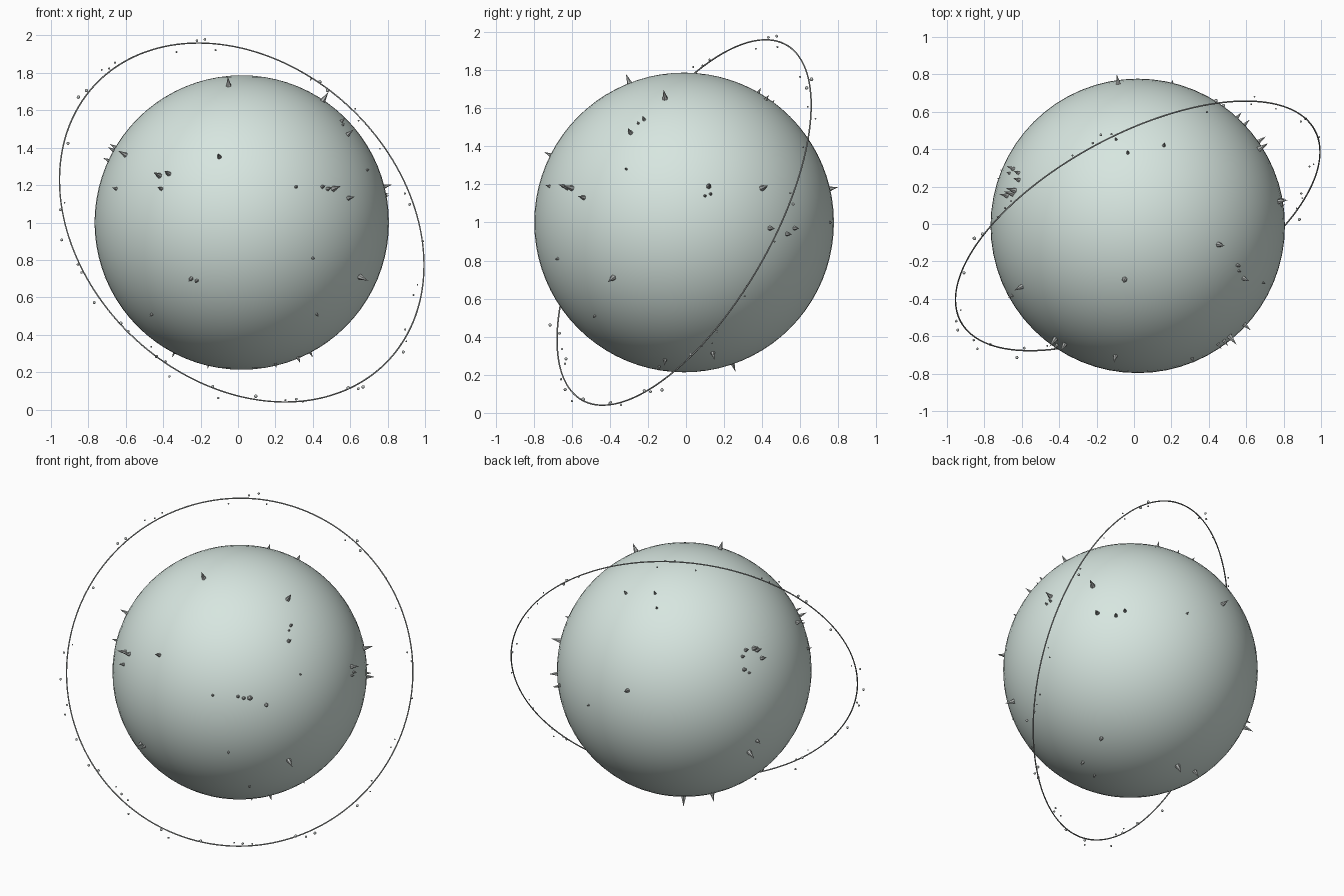
import bpy
import bmesh
import random
from math import radians, sin, cos, sqrt, tau
from mathutils import Vector, Matrix

random.seed(7)
if "Cube" in bpy.data.objects:
    bpy.data.objects.remove(bpy.data.objects["Cube"], do_unlink=True)

CENTRE = Vector((0.02, -0.01, 1.0))
RADIUS = 0.787
RING_RADIUS = 1.076


def make_material(name, colour):
    mat = bpy.data.materials.new(name)
    mat.use_nodes = True
    rgba = (*colour, 1.0)
    mat.diffuse_color = rgba
    mat.node_tree.nodes["Principled BSDF"].inputs["Base Color"].default_value = rgba
    return mat


def make_object(name, bm, mat, smooth=True):
    mesh = bpy.data.meshes.new(name)
    for face in bm.faces:
        face.smooth = smooth
    bm.to_mesh(mesh)
    bm.free()
    mesh.materials.append(mat)
    obj = bpy.data.objects.new(name, mesh)
    bpy.context.collection.objects.link(obj)
    return obj


def facing_axes(azimuth, elevation):
    """Right, up and outward axes of a direction around the planet."""
    a, e = radians(azimuth), radians(elevation)
    outward = Vector((cos(e) * sin(a), -cos(e) * cos(a), sin(e)))
    right = Vector((cos(a), sin(a), 0))
    return right, outward.cross(right), outward


pale_stone = make_material("pale grey green", (0.68, 0.79, 0.745))
spike_grey = make_material("spike grey", (0.42, 0.44, 0.43))
bead_grey = make_material("bead grey", (0.5, 0.53, 0.52))

# Planet body
bm = bmesh.new()
bmesh.ops.create_uvsphere(bm, u_segments=64, v_segments=40, radius=RADIUS,
                          matrix=Matrix.Translation(CENTRE))
make_object("planet", bm, pale_stone)

# Surface spikes: hundredths right and up along each facing, longest first
spike_groups = {
    # front
    (0, 0): [(49, 18), (63, -29), (-44, 25), (-7, 73), (-62, 36), (-39, 26),
             (57, 13), (-12, 35), (-27, -30), (46, 18), (-43, 18), (43, 19),
             (-24, -31), (-67, 18), (29, 19), (-48, -49), (38, -19),
             (40, -49), (67, 28)],
    # left side
    (90, 0): [(41, 18), (-10, 65), (13, 19), (45, -3), (-28, 47), (54, -6),
              (58, -3), (-21, 54), (14, 15), (11, 14), (-24, 52)],
    # back
    (215, 25): [(40, -51), (43, 13), (45, 12), (-35, -13), (48, 7), (37, 0),
                (38, 12), (45, -44), (36, 8), (-36, 47), (-18, 47),
                (40, -2), (-17, 38), (-59, -22)],
    # underside
    (0, -90): [(-17, -25), (-35, -20), (36, -15), (30, 10), (18, 13)],
}
bm = bmesh.new()
for facing, spots in spike_groups.items():
    right, up, outward = facing_axes(*facing)
    for i, (u, v) in enumerate(spots):
        u, v = u / 100, v / 100
        height = 0.068 - 0.048 * i / len(spots)
        depth = sqrt(max(0, RADIUS ** 2 - u * u - v * v))
        normal = (right * u + up * v + outward * depth).normalized()
        base = CENTRE + normal * (RADIUS - 0.006 + height / 2)
        turn = normal.to_track_quat('Z', 'Y').to_matrix().to_4x4()
        bmesh.ops.create_cone(bm, cap_ends=True, segments=6,
                              radius1=0.004 + height * 0.2, radius2=0,
                              depth=height,
                              matrix=Matrix.Translation(base) @ turn)
make_object("surface_spikes", bm, spike_grey, smooth=False)

# Thin tilted ring
right, up, outward = facing_axes(28.4, 26.9)
tilt = Matrix((right, up, outward)).transposed().to_4x4()
steps, sides, tube = 160, 6, 0.004
bm = bmesh.new()
loops = []
for i in range(steps):
    a = tau * i / steps
    loop = []
    for j in range(sides):
        b = tau * j / sides
        r = RING_RADIUS + tube * cos(b)
        loop.append(bm.verts.new((r * cos(a), r * sin(a), tube * sin(b))))
    loops.append(loop)
for i in range(steps):
    here, ahead = loops[i], loops[(i + 1) % steps]
    for j in range(sides):
        k = (j + 1) % sides
        bm.faces.new((here[j], ahead[j], ahead[k], here[k]))
bm.transform(Matrix.Translation(CENTRE) @ tilt)
make_object("orbit_ring", bm, spike_grey)

# Small beads drifting along the ring: clusters by angle in degrees
bead_clusters = [(8, 2), (25, 1), (37, 2), (51, 3), (87, 3), (97, 1), (122, 3),
                 (135, 2), (153, 1), (175, 2), (185, 1), (195, 2), (205, 1),
                 (216, 2), (230, 4), (248, 2), (260, 1), (274, 3), (295, 3),
                 (319, 4), (338, 2), (354, 1)]
bm = bmesh.new()
for middle, count in bead_clusters:
    for i in range(count):
        a = radians(middle + (i - (count - 1) / 2) * 3)
        r = RING_RADIUS + random.uniform(-0.035, 0.05)
        spot = CENTRE + right * r * cos(a) + up * r * sin(a)
        spot += outward * random.uniform(-0.035, 0.035)
        spot.x = max(-0.99, min(0.99, spot.x))
        spot.z = max(0.01, min(1.99, spot.z))
        bmesh.ops.create_icosphere(bm, subdivisions=2,
                                   radius=random.uniform(0.004, 0.0095),
                                   matrix=Matrix.Translation(spot))
make_object("ring_beads", bm, bead_grey)
